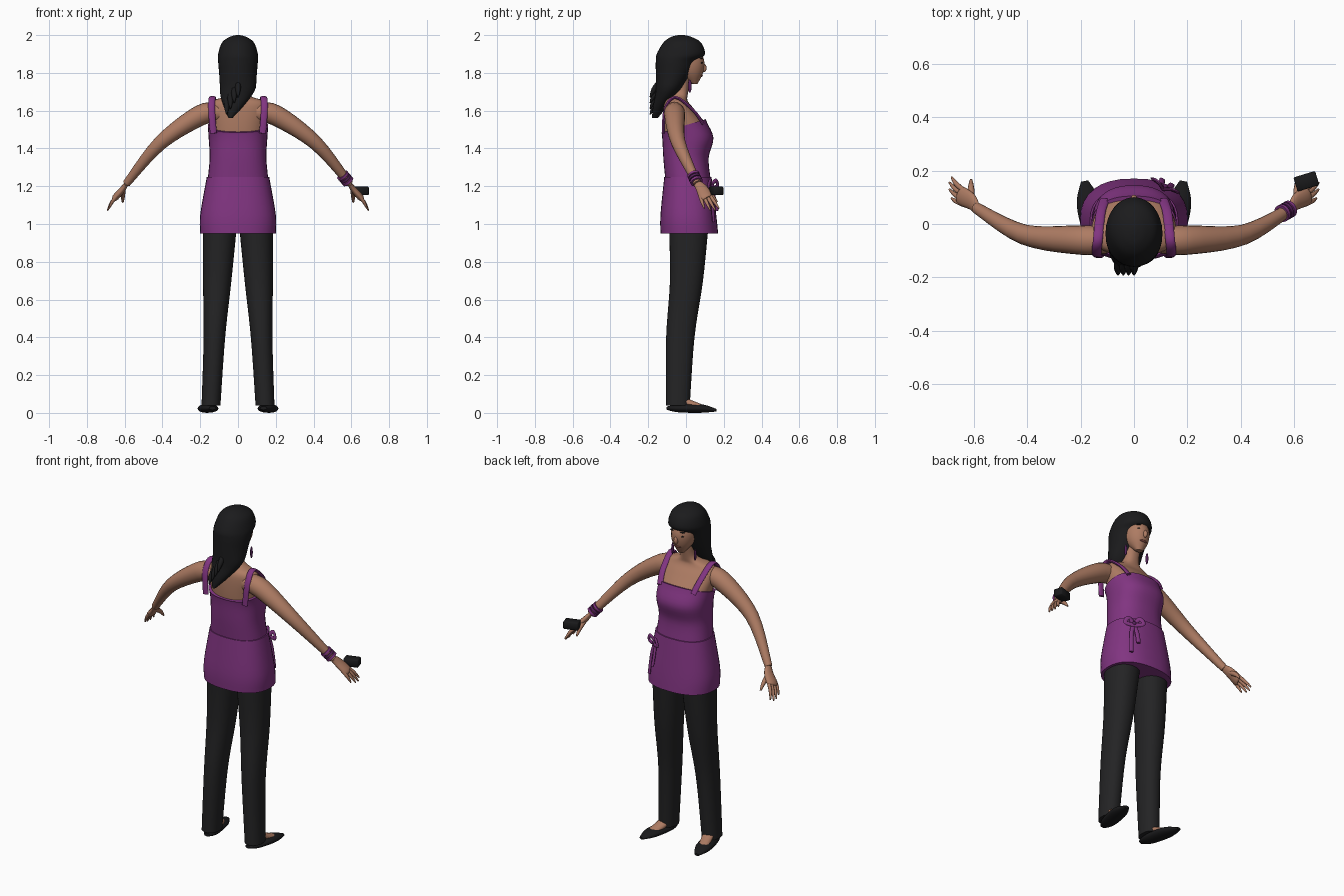
import bpy, bmesh, math
from mathutils import Vector, Matrix

if "Cube" in bpy.data.objects:
    bpy.data.objects.remove(bpy.data.objects["Cube"])


def material(name, red, green, blue):
    colour = (red, green, blue, 1)
    result = bpy.data.materials.new(name)
    result.use_nodes = True
    result.diffuse_color = colour
    result.node_tree.nodes["Principled BSDF"].inputs["Base Color"].default_value = colour
    return result


skin = material("skin", .42, .2, .125)
purple = material("purple cloth", .22, .035, .22)
trim = material("dark purple trim", .09, .015, .1)
black_hair = material("black hair", .011, .011, .012)
charcoal = material("charcoal cloth", .017, .017, .018)
leather = material("black leather", .01, .01, .011)
lip_colour = material("lips", .3, .09, .07)

ACROSS, FORWARD, UP = Matrix.Identity(3)
SIDES = {"left": 1, "right": -1}


def finish(name, bm, mat):
    """Turn a bmesh into a smooth shaded object with one colour."""
    bmesh.ops.recalc_face_normals(bm, faces=bm.faces)
    mesh = bpy.data.meshes.new(name)
    bm.to_mesh(mesh)
    bm.free()
    mesh.materials.append(mat)
    mesh.polygons.foreach_set("use_smooth", [True] * len(mesh.polygons))
    mesh.set_sharp_from_angle(angle=math.radians(50))
    bpy.context.collection.objects.link(bpy.data.objects.new(name, mesh))


def smooth_keys(keys, steps=5):
    """Pass a smooth curve through rows of numbers."""
    keys = [Vector(key) for key in keys]
    padded = [keys[0], *keys, keys[-1]]
    rows = []
    for before, start, end, after in zip(padded, padded[1:], padded[2:], padded[3:]):
        leave, arrive = (end - before) / 2, (after - start) / 2
        for step in range(steps):
            t = step / steps
            ease = t * t * (3 - 2 * t)
            rows.append(start.lerp(end, ease) + leave * t * (1 - t) ** 2 - arrive * t * t * (1 - t))
    return rows + [keys[-1]]


def loft(name, rings, mat):
    """Bridge a list of rings and close both ends."""
    bm = bmesh.new()
    loops = [[bm.verts.new(point) for point in ring] for ring in rings]
    for low, high in zip(loops, loops[1:]):
        for i in range(len(low)):
            bm.faces.new((low[i - 1], low[i], high[i], high[i - 1]))
    bm.faces.new(loops[0])
    bm.faces.new(loops[-1])
    finish(name, bm, mat)


def circle(count):
    angles = [math.tau * i / count for i in range(count)]
    return [(math.cos(a), math.sin(a)) for a in angles]


def trunk(name, keys, mat, power=2.0, centre=lambda z: 0, side=1, lean=0):
    """Upright loft; each key is height, half width, back and front."""
    def squared(value):
        return math.copysign(abs(value) ** (2 / power), value)

    rows = smooth_keys(keys)
    rings = []
    for i, (z, half, back, front) in enumerate(rows):
        rise = lean * (i / (len(rows) - 1)) ** 4
        rings.append([(side * (centre(z) + half * squared(c)),
                       (back + front) / 2 + (front - back) / 2 * squared(s),
                       z + rise * squared(s)) for c, s in circle(32)])
    loft(name, rings, mat)


def limb(name, points, radii, mat, axis=FORWARD, flat=1, side=1, count=14):
    """Loft along a path; axis is the wide direction, flat thins the other."""
    rows = smooth_keys([(*point, radius) for point, radius in zip(points, radii)])
    path = [row.to_3d() for row in rows]
    rings = []
    for i, row in enumerate(rows):
        ahead = (path[min(i + 1, len(path) - 1)] - path[max(i - 1, 0)]).normalized()
        wide = (axis - ahead * axis.dot(ahead)).normalized()
        thin = ahead.cross(wide) * flat
        ring = [path[i] + (wide * c + thin * s) * row[3] for c, s in circle(count)]
        rings.append([(side * p.x, p.y, p.z) for p in ring])
    loft(name, rings, mat)


def ball(name, place, radii, mat, side=1):
    """Stretched sphere for small details."""
    x, y, z = place
    bm = bmesh.new()
    bmesh.ops.create_uvsphere(bm, u_segments=16, v_segments=10, radius=1,
                              matrix=Matrix.LocRotScale(Vector((side * x, y, z)), None, Vector(radii)))
    finish(name, bm, mat)


# Upper body and neck
trunk("upper_body", [(1.4, .14, -.11, .11), (1.5, .15, -.12, .12), (1.6, .16, -.12, .05),
                     (1.65, .14, -.11, .01), (1.69, .05, -.08, .01), (1.8, .05, -.07, .03)], skin, power=2.3)

# Tunic: bodice with a rising neckline, and a flared skirt below the waist seam
trunk("bodice", [(1.24, .16, -.11, .13), (1.35, .15, -.12, .12),
                 (1.45, .155, -.125, .145), (1.52, .16, -.13, .105)], purple, power=2.4, lean=.035)
trunk("tunic_skirt", [(.95, .2, -.135, .17), (1.05, .2, -.135, .16), (1.25, .165, -.115, .135)],
      purple, power=2.4)

# Head and face
trunk("head", [(1.74, .02, .03, .06), (1.8, .06, -.05, .09),
               (1.87, .07, -.08, .095), (1.96, .05, -.06, .05)], skin)
ball("nose", (0, .095, 1.825), (.012, .014, .022), skin)
ball("mouth", (0, .08, 1.785), (.024, .009, .006), lip_colour)

# Hair: cap with a fringe, running into a long lock that drifts to one side
trunk("hair", [(1.56, .01, -.18, -.15), (1.62, .05, -.175, -.1), (1.7, .09, -.16, -.03),
               (1.8, .1, -.16, .03), (1.86, .105, -.16, .06), (1.9, .105, -.155, .1),
               (1.96, .085, -.12, .08), (1.99, .045, -.08, .03), (2, .01, -.04, -.01)],
      black_hair, centre=lambda z: -max(0, 1.72 - z) / 4)
for i in range(4):
    root = Vector((-.06 + i / 50, -.14, 1.66 + i / 33))
    curl = [root, root - FORWARD * .03 - UP * .04, root - FORWARD * .05 - UP * .08]
    limb(f"hair_curl_{i + 1}", curl, (.015, .014, .003), black_hair, count=8)

# Joints of one arm, shared by the sleeve-less arm, hand and bangles
collar, shoulder = Vector((.1, -.06, 1.59)), Vector((.2, -.06, 1.575))
elbow, wrist = Vector((.41, -.04, 1.43)), Vector((.59, .06, 1.215))
palm, knuckles = Vector((.61, .085, 1.185)), Vector((.645, .105, 1.145))
reach = (knuckles - wrist).normalized()

for tag, side in SIDES.items():
    # Eye, brow and earring
    ball(f"{tag}_eye", (.031, .08, 1.853), (.012, .009, .005), black_hair, side)
    ball(f"{tag}_brow", (.032, .08, 1.877), (.016, .01, .003), black_hair, side)
    ball(f"{tag}_earring", (.075, .02, 1.73), (.006, .01, .035), trim, side)

    # Shoulder strap
    limb(f"{tag}_strap", [(.13, -.12, 1.48), (.14, -.11, 1.61), (.135, -.055, 1.67),
                          (.125, .04, 1.6), (.11, .09, 1.53)], [.018] * 5, purple, ACROSS, .45, side)

    # Arm and hand
    limb(f"{tag}_arm", [collar, shoulder, elbow, wrist], (.05, .055, .038, .021), skin, side=side, count=20)
    limb(f"{tag}_palm", [wrist, palm, knuckles, knuckles + reach * .015],
         (.022, .032, .036, .025), skin, flat=.5, side=side)
    for i in range(4):
        spread = i - 1.5
        base = knuckles + FORWARD * spread * .018 - reach * .01
        tip = base + reach * (.1 - .015 * abs(spread)) + FORWARD * spread * .008 - UP * .015
        limb(f"{tag}_finger_{i + 1}", [base, base.lerp(tip, .5) + ACROSS * .005, tip],
             (.01, .009, .004), skin, side=side, count=8)
    thumb_tip = palm + FORWARD * .08 - UP * .07
    limb(f"{tag}_thumb", [palm, palm.lerp(thumb_tip, .5) + FORWARD * .01, thumb_tip],
         (.015, .012, .005), skin, ACROSS, side=side, count=8)

    # Trouser leg, leaning outward towards the ankle
    trunk(f"{tag}_trouser_leg", [(.04, .05, -.105, .02), (.4, .057, -.105, .045), (.7, .075, -.085, .09),
                                 (1, .09, -.09, .12)], charcoal, power=2.2,
          centre=lambda z: .145 - z / 20, side=side)

    # Foot and flat shoe, toes turned out
    limb(f"{tag}_foot", [(.14, -.05, .09), (.15, .01, .055), (.17, .08, .028)],
         (.034, .033, .03), skin, ACROSS, .6, side)
    limb(f"{tag}_shoe", [(.135, -.1, .025), (.145, -.04, .024), (.17, .08, .023), (.185, .16, .014)],
         (.018, .042, .045, .014), leather, ACROSS, .5, side, 20)

# Bow tied on the left of the waist
bow = Matrix.Translation((.11, .13, 1.2)) @ Matrix.Rotation(math.radians(-28), 4, "Z")
outward = bow.to_3x3() @ FORWARD
for tag, side in SIDES.items():
    loop = [(0, 0, 0), (.03 * side, .015, .03), (.05 * side, .015, 0), (0, .01, -.01)]
    tail = [(0, 0, 0), (.015 * side, .015, -.06), (.02 * side, .03, -.16 - side * .03)]
    for part, path in (("loop", loop), ("tail", tail)):
        limb(f"bow_{tag}_{part}", [bow @ Vector(p) for p in path], [.006] * len(path),
             purple, outward, flat=2, count=8)
ball("bow_knot", bow @ Vector((0, .01, 0)), [.012] * 3, trim)

# Bangles on the left forearm
forearm = (elbow - wrist).normalized()
for i, mat in enumerate((purple, trim, purple)):
    start = wrist + forearm * (.01 + i / 50)
    limb(f"bangle_{i + 1}", [start, start + forearm * .014], (.033, .033), mat, count=20)

# Phone held in the left hand
bm = bmesh.new()
turn = Matrix.Rotation(math.radians(17), 3, "Z").to_quaternion()
bmesh.ops.create_cube(bm, size=1, matrix=Matrix.LocRotScale(
    Vector((.645, .16, 1.175)), turn, Vector((.085, .055, .045))))
bmesh.ops.bevel(bm, geom=bm.edges[:], offset=.004, segments=1, affect="EDGES")
finish("phone", bm, leather)
